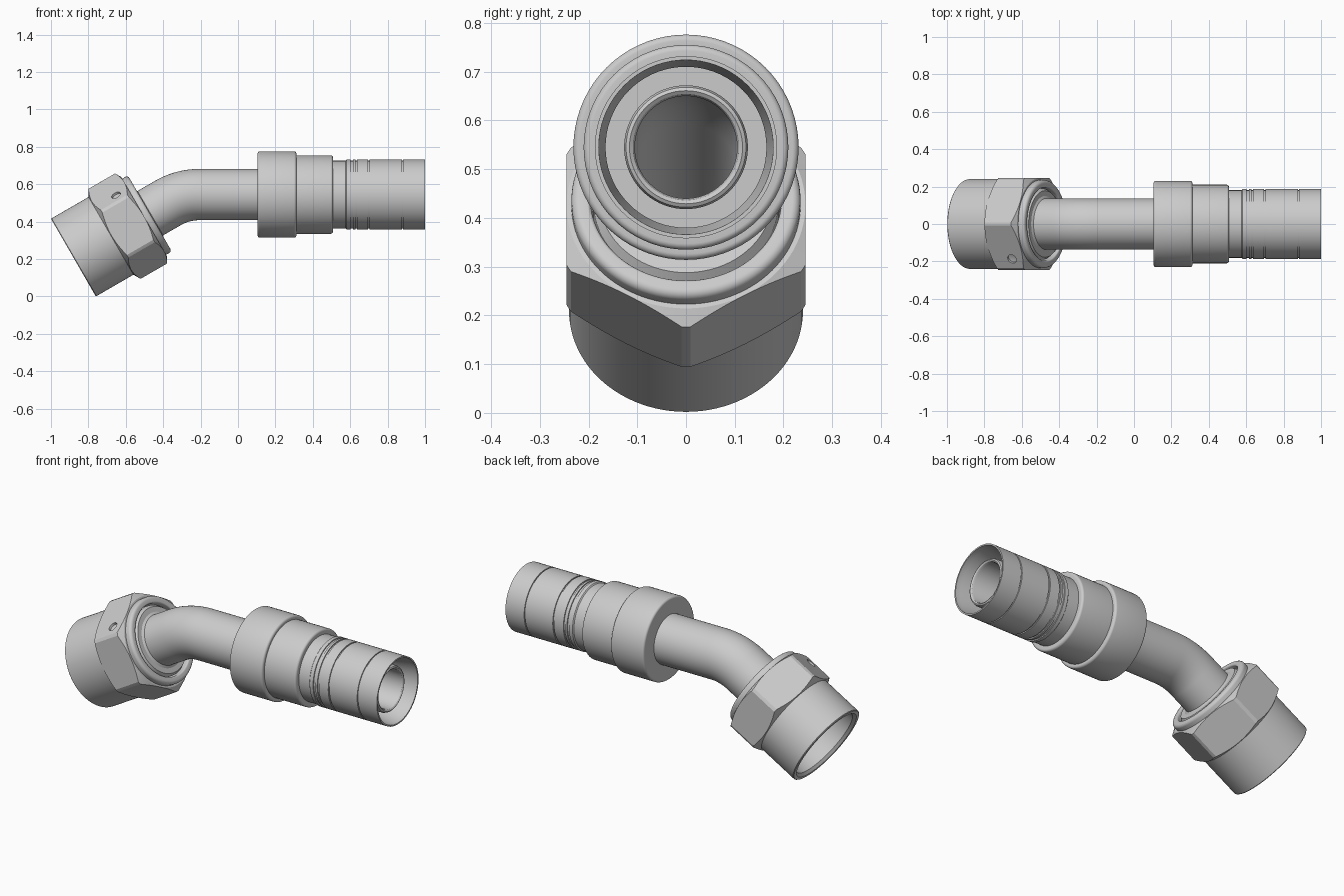
import bpy, bmesh, math
from mathutils import Matrix, Vector

if "Cube" in bpy.data.objects:
    bpy.data.objects.remove(bpy.data.objects["Cube"])

T = Matrix.Translation


def rot_y(angle):
    return Matrix.Rotation(angle, 4, 'Y')


def fillet(profile, steps=4):
    """Round the corners of a closed (s, r, radius) profile."""
    out, n = [], len(profile)
    for i, p in enumerate(profile):
        c = Vector(p[:2])
        if len(p) < 3:
            out.append(tuple(c))
            continue
        a = (Vector(profile[i - 1][:2]) - c).normalized()
        b = (Vector(profile[(i + 1) % n][:2]) - c).normalized()
        half = a.angle(b) / 2
        d = p[2] / math.tan(half)
        mid = c + (a + b).normalized() * p[2] / math.sin(half)
        u, v = c + a * d - mid, c + b * d - mid
        for k in range(steps + 1):
            w = u.lerp(v, k / steps).normalized() * p[2]
            out.append(tuple(mid + w))
    return out


def loft(name, rings, segs=72):
    """Skin rings (frame, s, r), joined end to end into a closed solid."""
    bm = bmesh.new()
    loops = []
    for frame, s, r in rings:
        loops.append([bm.verts.new(frame @ Vector((s, r * math.sin(a), r * math.cos(a))))
                      for a in (2 * math.pi * k / segs for k in range(segs))])
    for i in range(len(loops)):
        if rings[i - 1][2] == 0 and rings[i][2] == 0:
            continue
        p, q = loops[i - 1], loops[i]
        for k in range(segs):
            j = (k + 1) % segs
            bm.faces.new((p[k], p[j], q[j], q[k]))
    bmesh.ops.remove_doubles(bm, verts=bm.verts, dist=1e-5)
    bmesh.ops.recalc_face_normals(bm, faces=bm.faces)
    mesh = bpy.data.meshes.new(name)
    bm.to_mesh(mesh)
    bm.free()
    ob = bpy.data.objects.new(name, mesh)
    bpy.context.collection.objects.link(ob)
    return ob


def revolve(name, frame, profile, segs=72):
    return loft(name, [(frame, s, r) for s, r in fillet(profile)], segs)


def activate(ob):
    bpy.ops.object.select_all(action='DESELECT')
    ob.select_set(True)
    bpy.context.view_layer.objects.active = ob


def boolean(ob, cutter, operation):
    mod = ob.modifiers.new("cut", 'BOOLEAN')
    mod.operation, mod.object, mod.solver = operation, cutter, 'EXACT'
    activate(ob)
    bpy.ops.object.modifier_apply(modifier=mod.name)
    bpy.data.objects.remove(cutter)


def smooth(ob):
    activate(ob)
    bpy.ops.object.shade_smooth_by_angle(angle=math.radians(28))


# Frames: local x runs along each part's axis
BEND = math.radians(30)
AXIS_Z = 0.545
straight = T((0, 0, AXIS_Z))
nut_frame = T((-0.88, 0, 0.208)) @ rot_y(-BEND)
to_corner = (AXIS_Z - 0.208) / math.sin(BEND)
corner_x = -0.88 + to_corner * math.cos(BEND)
TANGENT = 0.09
bend_radius = TANGENT / math.tan(BEND / 2)
centre = T((corner_x + TANGENT, 0, AXIS_Z - bend_radius))
bend = [centre @ rot_y(-BEND * k / 14) @ T((0, 0, bend_radius)) for k in range(15)]

# Bent hollow tube with a shouldered nose in the nut and a hose nipple
nose = [(0.22, 0.105), (0.22, 0.125), (0.32, 0.19), (0.45, 0.19), (0.468, 0.178),
        (0.468, 0.15), (0.475, 0.137)]
nipple = [(0.2, 0.137), (0.2, 0.127), (0.945, 0.127), (0.956, 0.123),
          (0.96, 0.116), (0.955, 0.109), (0.945, 0.105)]
tube = loft("bent_tube",
            [(nut_frame, s, r) for s, r in nose]
            + [(f, 0, 0.137) for f in reversed(bend)]
            + [(straight, s, r) for s, r in nipple]
            + [(f, 0, 0.105) for f in bend])
smooth(tube)

# Swivel nut: turned profile trimmed by a hexagonal prism
nut = revolve("swivel_nut", nut_frame, [
    (0, 0.218), (0, 0.236), (0.004, 0.24), (0.232, 0.24), (0.234, 0.243),
    (0.254, 0.278), (0.418, 0.278), (0.437, 0.245), (0.437, 0.235),
    (0.472, 0.235, 0.016), (0.472, 0.196, 0.008), (0.34, 0.196),
    (0.31, 0.205), (0.015, 0.205)], 96)
hexagon = revolve("hex_cutter", nut_frame, [
    (-0.1, 0), (-0.1, 0.283), (0.6, 0.283), (0.6, 0)], 6)
boolean(nut, hexagon, 'INTERSECT')

# Small drilled mark on one upper flat of the nut
flat_dir = Vector((0, -0.5, math.sqrt(0.75)))
hole_frame = (nut_frame @ T((0.364, -0.187, 0.175))
              @ flat_dir.to_track_quat('X', 'Z').to_matrix().to_4x4())
drill = revolve("drill_cutter", hole_frame, [
    (-0.018, 0), (-0.012, 0.026), (0.06, 0.026), (0.06, 0)], 24)
boolean(nut, drill, 'DIFFERENCE')
smooth(nut)

# Stepped hose sleeve with fine grooves
R = 0.187
outer = [(0.105, 0.13), (0.105, 0.231, 0.012), (0.312, 0.231, 0.012), (0.312, 0.21),
         (0.508, 0.21, 0.012), (0.508, 0.181), (0.575, 0.181), (0.58, R)]
for x, w in ((0.608, 0.014), (0.632, 0.01), (0.7, 0.008), (0.88, 0.006)):
    outer += [(x - w / 2, R), (x - w / 2, R - 0.006), (x + w / 2, R - 0.006), (x + w / 2, R)]
inner = [(1.0, R), (1.0, 0.179), (0.97, 0.178), (0.9, 0.165), (0.6, 0.165), (0.6, 0.12),
         (0.25, 0.12)]
sleeve = revolve("hose_sleeve", straight, outer + inner)
smooth(sleeve)
